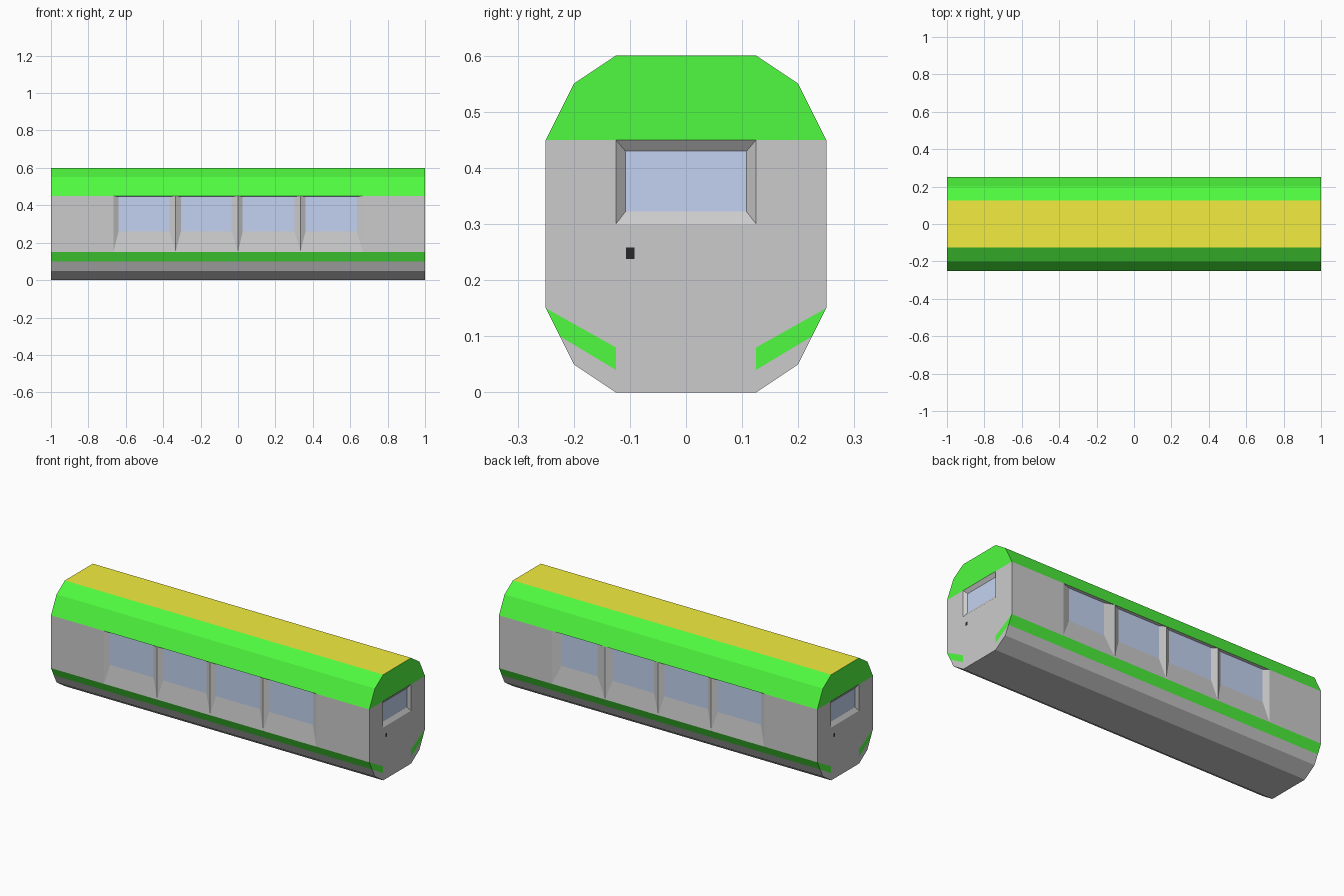
import bpy
from mathutils import Vector

if "Cube" in bpy.data.objects:
    bpy.data.objects.remove(bpy.data.objects["Cube"])


def material(name, rgb):
    m = bpy.data.materials.new(name)
    m.diffuse_color = (*rgb, 1)
    m.use_nodes = True
    m.node_tree.nodes["Principled BSDF"].inputs["Base Color"].default_value = m.diffuse_color
    return m


WHITE = material("pale_grey", (0.84, 0.85, 0.86))
GREEN = material("green", (0.08, 0.95, 0.05))
YELLOW = material("yellow", (0.9, 0.85, 0.05))
GLASS = material("glass_blue", (0.55, 0.65, 0.88))
DOOR = material("door_grey", (0.62, 0.62, 0.62))
BLACK = material("black", (0.02, 0.02, 0.02))


def panel(name, faces, mat, out):
    """Make an object from flat polygons, each wound to face along out."""
    verts, polys = [], []
    for f in faces:
        pts = [Vector(p) for p in f]
        n = Vector()
        for a, b in zip(pts, pts[1:] + pts[:1]):
            n += a.cross(b)
        if n.dot(Vector(out)) < 0:
            pts.reverse()
        polys.append(range(len(verts), len(verts) + len(pts)))
        verts += pts
    me = bpy.data.meshes.new(name)
    me.from_pydata(verts, [], [list(p) for p in polys])
    me.materials.append(mat)
    ob = bpy.data.objects.new(name, me)
    bpy.context.collection.objects.link(ob)
    return ob


def band(name, a, b, mat):
    """Full-length strip between two cross-section points (y, z)."""
    face = [(-1, *a), (1, *a), (1, *b), (-1, *b)]
    panel(name, [face], mat, (0, a[0] + b[0], a[1] + b[1] - 0.6))


def reveals(outer, inner):
    """Four sloping faces joining an opening to its recessed pane."""
    return [[outer[i], outer[(i + 1) % 4], inner[(i + 1) % 4], inner[i]] for i in range(4)]


def rect(u0, u1, v0, v1):
    return [(u0, v0), (u1, v0), (u1, v1), (u0, v1)]


# roof top and floor
band("roof_top", (-0.125, 0.6), (0.125, 0.6), YELLOW)
band("floor", (-0.125, 0), (0.125, 0), WHITE)

DEPTH = 0.015
SIDE_BANDS = [
    ("underside_skirt", (0.125, 0), (0.2, 0.05), WHITE),
    ("lower_skirt", (0.2, 0.05), (0.225, 0.10), WHITE),
    ("side_stripe", (0.225, 0.10), (0.25, 0.15), GREEN),
    ("roof_side", (0.25, 0.45), (0.2, 0.55), GREEN),
    ("roof_shoulder", (0.2, 0.55), (0.125, 0.6), GREEN),
]
FRONT_PANES = [(-0.639, -0.366), (-0.306, -0.034), (0.025, 0.302), (0.361, 0.635)]
BACK_PANES = [(-0.635, -0.363), (-0.302, -0.028), (0.036, 0.297), (0.39, 0.617)]

# long sides with recessed windows
for side, s, panes in (("front", -1, FRONT_PANES), ("back", 1, BACK_PANES)):
    for name, a, b, mat in SIDE_BANDS:
        band(f"{side}_{name}", (s * a[0], a[1]), (s * b[0], b[1]), mat)

    def on_side(pts, depth=0):
        return [(x, s * (0.25 - depth), z) for x, z in pts]

    walls = [on_side(rect(-1, -2 / 3, 0.15, 0.45)), on_side(rect(2 / 3, 1, 0.15, 0.45))]
    glass = []
    for i, (x0, x1) in enumerate(panes):
        left = -2 / 3 + i / 3
        inner = on_side(rect(x0, x1, 0.26, 0.447), DEPTH)
        walls += reveals(on_side(rect(left, left + 1 / 3, 0.15, 0.45)), inner)
        glass.append(inner)
    panel(f"{side}_wall", walls, WHITE, (0, s, 0))
    panel(f"{side}_windows", glass, GLASS, (0, s, 0))

# end walls, each turned half a turn from the other
for end, s in (("right", 1), ("left", -1)):
    out = (s, 0, 0)

    def on_end(pts, depth=0.0):
        return [(s * (1 - depth), s * y, z) for y, z in pts]

    def both(pts):
        return [on_end(pts), on_end([(-y, z) for y, z in pts])]

    # roof cap, wall and stripes
    cap = [(0.25, 0.45), (0.2, 0.55), (0.125, 0.6)]
    cap += [(-y, z) for y, z in reversed(cap)]
    panel(f"{end}_roof_cap", [on_end(cap)], GREEN, out)
    wall = both([(0.25, 0.15), (0.25, 0.45), (0.125, 0.45), (0.125, 0.08)])
    wall += both([(0.225, 0.10), (0.125, 0.04), (0.125, 0), (0.2, 0.05)])
    wall.append(on_end(rect(-0.125, 0.125, 0, 0.08)))
    panel(f"{end}_end_wall", wall, WHITE, out)
    panel(f"{end}_end_stripes", both([(0.25, 0.15), (0.125, 0.08), (0.125, 0.04), (0.225, 0.10)]),
          GREEN, out)

    # door with recessed window and handle
    pane = on_end(rect(-0.108, 0.108, 0.322, 0.43), DEPTH)
    door = [on_end(rect(-0.125, 0.125, 0.08, 0.3))]
    door += reveals(on_end(rect(-0.125, 0.125, 0.3, 0.45)), pane)
    panel(f"{end}_door", door, DOOR, out)
    panel(f"{end}_door_window", [pane], GLASS, out)
    panel(f"{end}_door_handle", [on_end(rect(-0.107, -0.092, 0.238, 0.258), -0.001)], BLACK, out)
